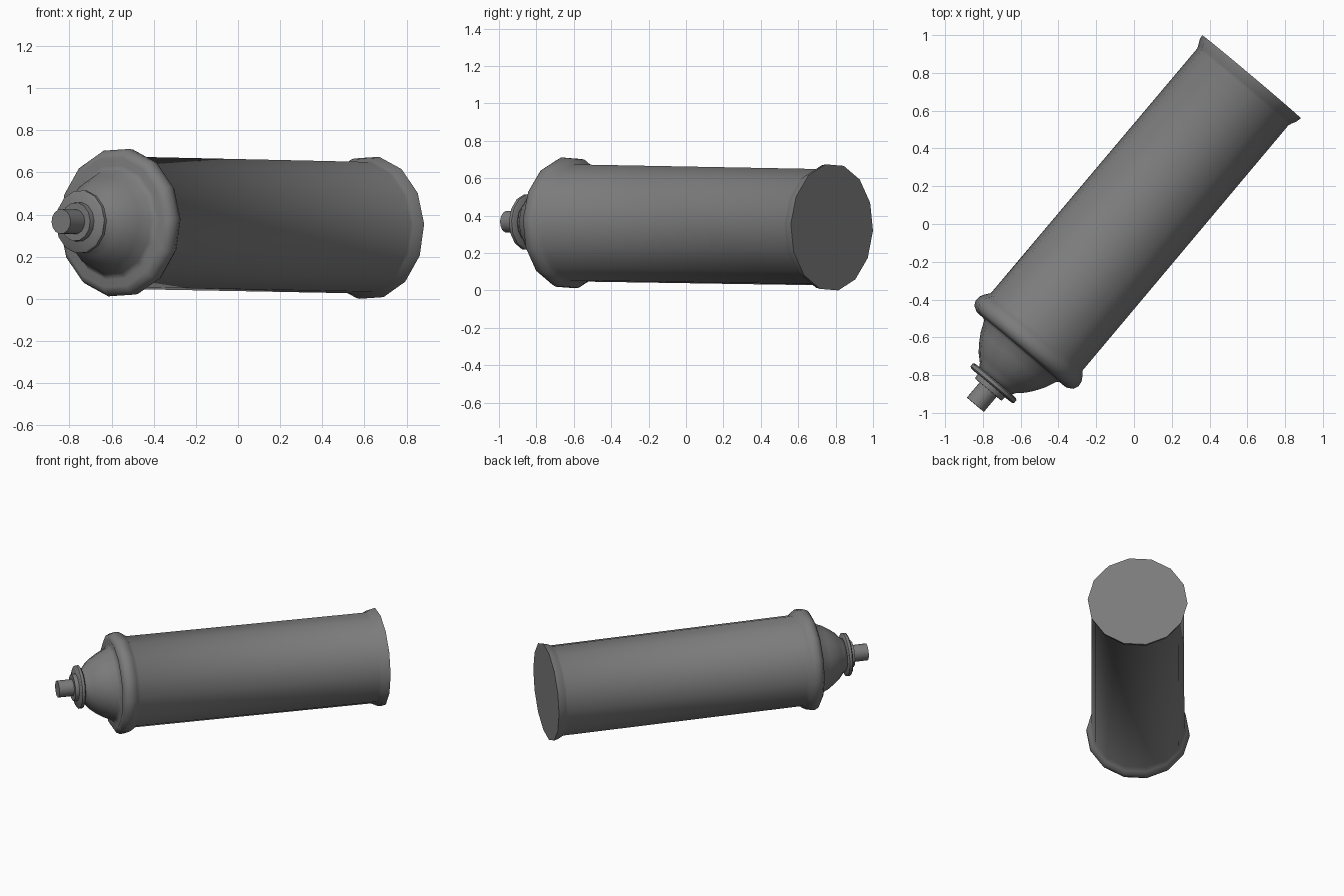
import bpy, bmesh, math
from mathutils import Vector, Matrix

if "Cube" in bpy.data.objects:
    bpy.data.objects.remove(bpy.data.objects["Cube"])

SIDES = 14
BASE = Vector((0.622, 0.78, 0.337))
TIP = Vector((-0.84, -0.957, 0.367))

# Frame of the lying can: local z runs from the base to the nozzle tip
axis = (TIP - BASE).normalized()
side = Vector((0, 0, 1)).cross(axis).normalized()
if side.x < 0:
    side = -side
up = axis.cross(side)
frame = Matrix((side, up, axis)).transposed().to_4x4()
frame.translation = BASE
sign = 1 if up.z > 0 else -1

# Dark grey paint
paint = bpy.data.materials.new("dark_grey")
paint.diffuse_color = (0.2, 0.2, 0.2, 1)
paint.use_nodes = True
paint.node_tree.nodes["Principled BSDF"].inputs["Base Color"].default_value = paint.diffuse_color


def lathe(name, profile, smooth=45):
    """Turn (distance along can, radius) points into a capped solid."""
    bm = bmesh.new()
    rings = []
    for t, r in profile:
        ring = []
        for i in range(SIDES):
            a = math.radians(3 * sign) + 2 * math.pi * i / SIDES
            ring.append(bm.verts.new((r * math.cos(a), r * math.sin(a), t)))
        rings.append(ring)
    for a, b in zip(rings, rings[1:]):
        for i in range(SIDES):
            j = (i + 1) % SIDES
            bm.faces.new((a[i], a[j], b[j], b[i]))
    bm.faces.new(rings[0][::-1])
    bm.faces.new(rings[-1])
    bmesh.ops.transform(bm, matrix=frame, verts=bm.verts)
    bmesh.ops.recalc_face_normals(bm, faces=bm.faces)
    mesh = bpy.data.meshes.new(name)
    bm.to_mesh(mesh)
    bm.free()
    mesh.materials.append(paint)
    ob = bpy.data.objects.new(name, mesh)
    bpy.context.collection.objects.link(ob)
    bpy.ops.object.select_all(action='DESELECT')
    ob.select_set(True)
    bpy.context.view_layer.objects.active = ob
    bpy.ops.object.shade_smooth_by_angle(angle=math.radians(smooth))
    return ob


# Can: flared base lip, straight wall, rolled shoulder rim and domed top
lathe("can_body", [
    (0.0, 0.342), (0.028, 0.336), (0.055, 0.322), (0.07, 0.316),
    (1.765, 0.318), (1.79, 0.337), (1.815, 0.352), (1.845, 0.355),
    (1.872, 0.343), (1.89, 0.312), (1.878, 0.275), (1.903, 0.25),
    (1.96, 0.225), (2.013, 0.192), (2.05, 0.163), (2.085, 0.125),
    (2.11, 0.11),
], smooth=80)

# Valve cup disc
lathe("valve_cup", [(2.105, 0.142), (2.112, 0.151), (2.13, 0.151), (2.138, 0.142)])

# Valve collar
lathe("valve_collar", [(2.13, 0.095), (2.165, 0.092)])

# Spray nozzle
lathe("spray_nozzle", [(2.15, 0.059), (2.27, 0.059)])
